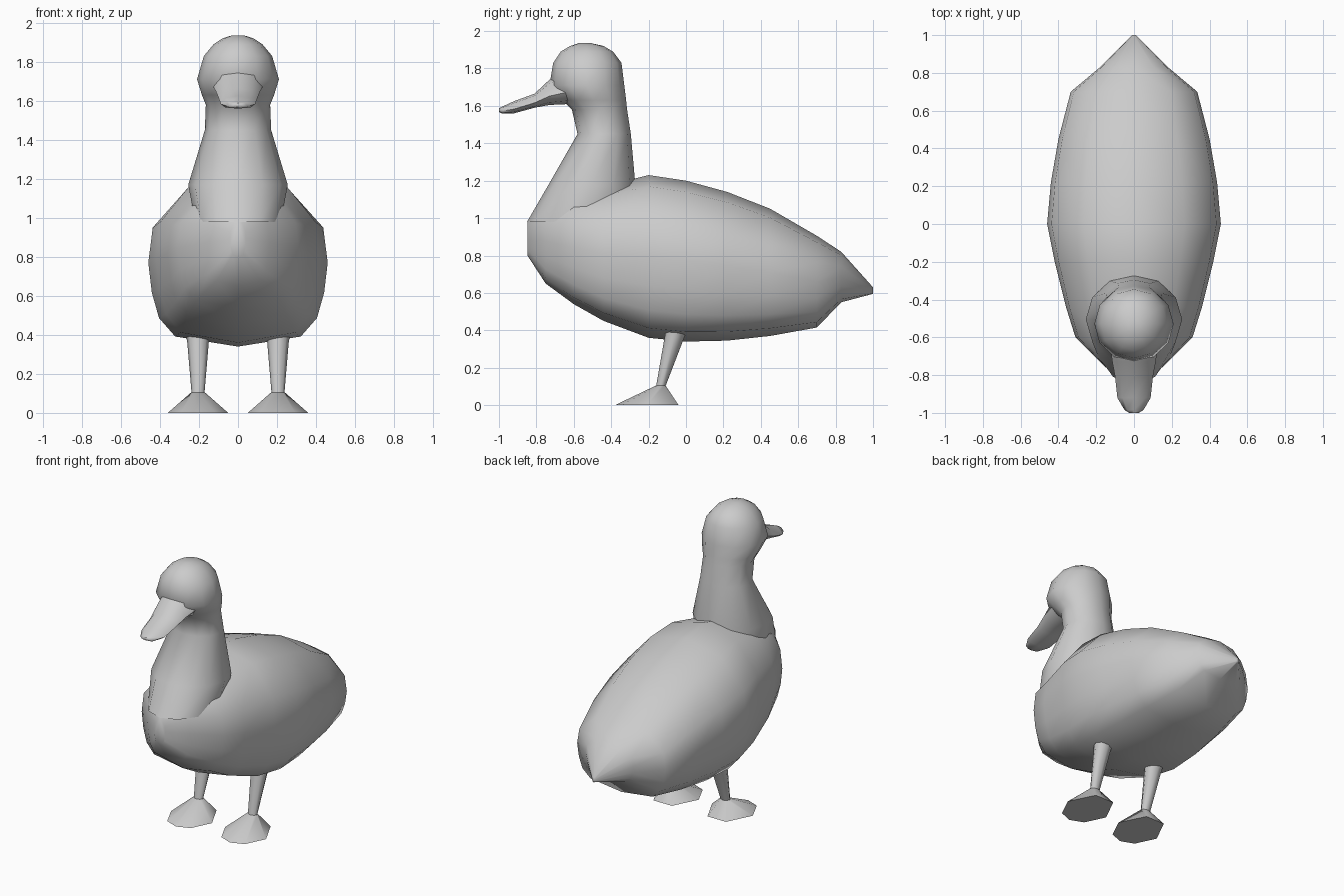
import bpy, bmesh, math

if "Cube" in bpy.data.objects:
    bpy.data.objects.remove(bpy.data.objects["Cube"])


def loft(name, rings, mirror=False, angle=60):
    """Skin a list of equal-length vertex rings and cap both ends."""
    bm = bmesh.new()
    rows = [[bm.verts.new(p) for p in ring] for ring in rings]
    n = len(rows[0])
    for a, b in zip(rows, rows[1:]):
        for i in range(n):
            j = (i + 1) % n
            bm.faces.new((a[i], a[j], b[j], b[i]))
    bm.faces.new(rows[0])
    bm.faces.new(rows[-1])
    bmesh.ops.recalc_face_normals(bm, faces=bm.faces)
    mesh = bpy.data.meshes.new(name)
    bm.to_mesh(mesh)
    bm.free()
    obj = bpy.data.objects.new(name, mesh)
    bpy.context.collection.objects.link(obj)
    bpy.ops.object.select_all(action='DESELECT')
    obj.select_set(True)
    bpy.context.view_layer.objects.active = obj
    bpy.ops.object.shade_smooth_by_angle(angle=math.radians(angle))
    if mirror:
        obj.modifiers.new("mirror", 'MIRROR').use_bisect_axis[0] = False
    return obj


def upright(half, y, z0, z1, w):
    """Ring in an xz plane, from a half profile of (width, height) fractions."""
    left = [(-x, t) for x, t in reversed(half) if x > 0]
    return [(x * w, y, z0 + t * (z1 - z0)) for x, t in half + left]


def level(z, y0, y1, w, x=0, n=12):
    """Elliptical ring in an xy plane."""
    angles = [2 * math.pi * i / n for i in range(n)]
    return [(x + w * math.sin(a), (y0 + y1) / 2 - (y1 - y0) / 2 * math.cos(a), z)
            for a in angles]


# Body: full belly, broad back, pointed tail
body_half = [(0, 0), (.7, .06), (.88, .17), (.96, .32), (1, .5),
             (.95, .71), (.58, .93), (0, 1)]
body = [(-.848, .80, .98, .04), (-.75, .65, 1.10, .16), (-.60, .54, 1.15, .31),
        (-.44, .45, 1.17, .36), (-.20, .36, 1.23, .42), (0, .34, 1.20, .46),
        (.22, .345, 1.14, .44), (.45, .37, 1.05, .40), (.70, .415, .905, .335),
        (.83, .55, .82, .18), (1, .595, .63, .01)]
loft("body", [upright(body_half, *s) for s in body])

# Neck flaring into the chest, with the rounded head on top
neck = [(.98, -.85, -.25, .22), (1.17, -.74, -.27, .255), (1.45, -.58, -.295, .17),
        (1.58, -.61, -.315, .165), (1.63, -.66, -.32, .185), (1.71, -.73, -.33, .21),
        (1.83, -.71, -.345, .175), (1.89, -.67, -.39, .125), (1.92, -.62, -.44, .08),
        (1.936, -.57, -.51, .03)]
loft("neck_and_head", [level(*s) for s in neck])

# Bill
bill_half = [(0, 0), (.75, .1), (1, .35), (.7, .85), (0, 1)]
bill = [(-.62, 1.61, 1.80, .13), (-.73, 1.605, 1.74, .115), (-.81, 1.59, 1.665, .10),
        (-.92, 1.56, 1.625, .088), (-.985, 1.56, 1.595, .05), (-1, 1.568, 1.588, .025)]
loft("bill", [upright(bill_half, *s) for s in bill])

# Legs, tapering down to the ankle
legs = [(.42, -.105, .02, .065), (.36, -.115, -.01, .055), (.10, -.16, -.11, .033)]
loft("legs", [level(*s, x=.205, n=8) for s in legs], mirror=True)

# Webbed feet, rising from a flat fan to the ankle
fan = [(0, -.38), (.09, -.345), (.155, -.21), (.07, -.04),
       (0, -.04), (-.07, -.04), (-.155, -.21), (-.09, -.345)]
sole = [(.205 + x, y, 0) for x, y in fan]
loft("feet", [sole, level(.105, -.16, -.11, .035, x=.205, n=8)], mirror=True, angle=50)
